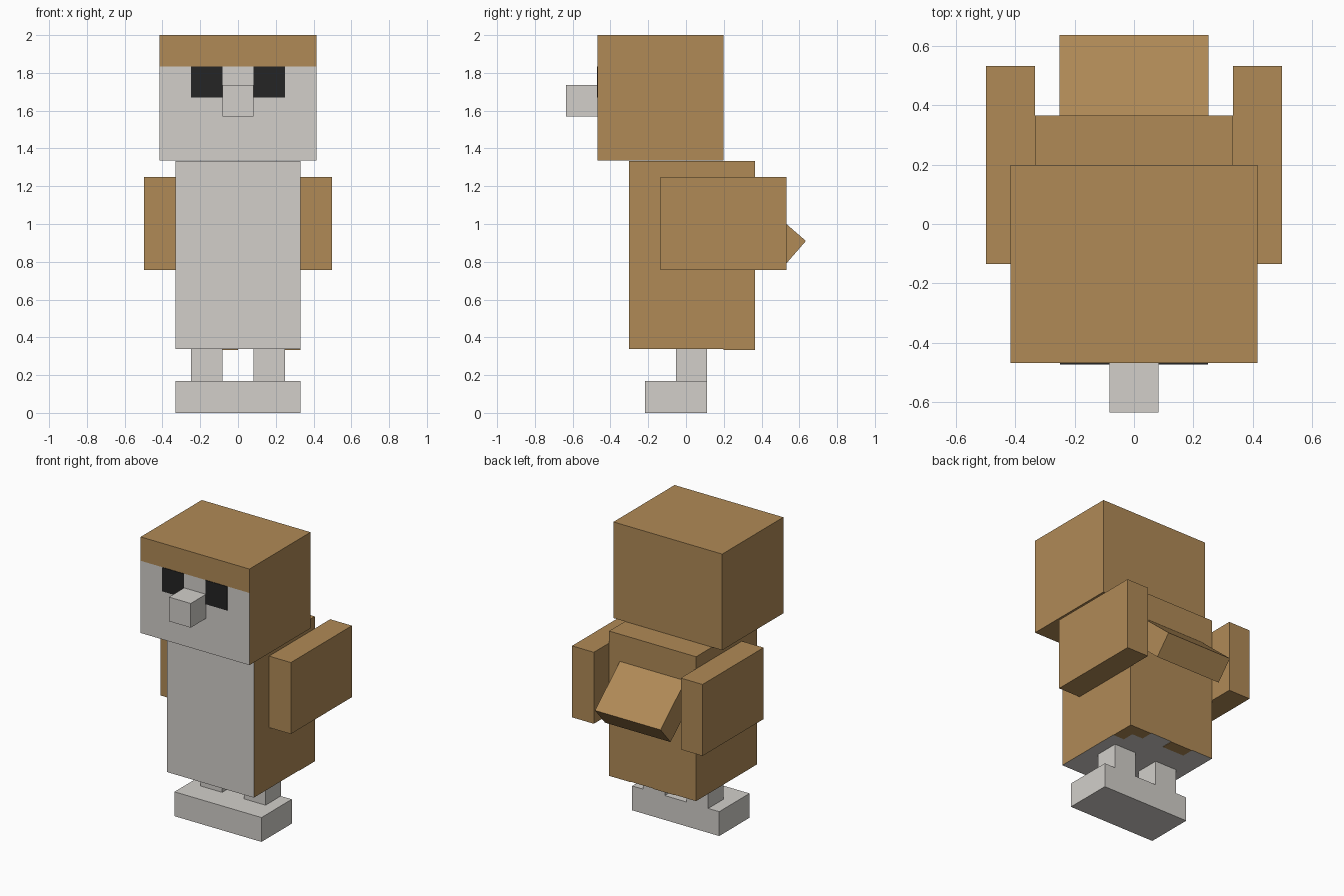
import bpy
import bmesh
from math import radians
from mathutils import Matrix, Vector

if "Cube" in bpy.data.objects:
    bpy.data.objects.remove(bpy.data.objects["Cube"], do_unlink=True)


def make_material(name, rgb):
    mat = bpy.data.materials.new(name)
    mat.use_nodes = True
    colour = (*rgb, 1)
    mat.diffuse_color = colour
    mat.node_tree.nodes["Principled BSDF"].inputs["Base Color"].default_value = colour
    return mat


brown = make_material("brown", (0.435, 0.255, 0.094))
grey = make_material("pale grey", (0.645, 0.624, 0.591))
black = make_material("black", (0.018, 0.018, 0.018))


def box(name, low, high, mats, tilt=0, cut_z=None, rule=None):
    """Box between two corners, tilted about x; rule picks the second material."""
    low, high = Vector(low), Vector(high)
    bm = bmesh.new()
    bmesh.ops.create_cube(bm, size=1, matrix=Matrix.Translation((low + high) / 2)
                          @ Matrix.Rotation(radians(tilt), 4, "X")
                          @ Matrix.Diagonal((*(high - low), 1)))
    if cut_z is not None:
        bmesh.ops.bisect_plane(bm, geom=bm.verts[:] + bm.edges[:] + bm.faces[:],
                               plane_co=(0, 0, cut_z), plane_no=(0, 0, 1))
    bm.normal_update()
    if rule:
        for face in bm.faces:
            face.material_index = int(rule(face))
    mesh = bpy.data.meshes.new(name)
    bm.to_mesh(mesh)
    bm.free()
    for mat in mats:
        mesh.materials.append(mat)
    obj = bpy.data.objects.new(name, mesh)
    bpy.context.collection.objects.link(obj)
    return obj


def pair(name, low, high, mats):
    """Left part on +x and its mirrored right partner."""
    box("left_" + name, low, high, mats)
    box("right_" + name, (-high[0], *low[1:]), (-low[0], *high[1:]), mats)


# Head with a pale face below a brown brow
BROW = 1.835
box("head", (-0.415, -0.468, 1.337), (0.415, 0.198, 2), [brown, grey], cut_z=BROW,
    rule=lambda f: f.normal.y < -0.5 and f.calc_center_median().z < BROW)
pair("eye", (0.083, -0.472, 1.67), (0.248, -0.466, BROW), [black])
box("beak", (-0.083, -0.634, 1.57), (0.083, -0.468, 1.737), [grey])

# Body with a pale chest and underside
box("body", (-0.332, -0.302, 0.337), (0.332, 0.364, 1.333), [brown, grey],
    rule=lambda f: f.normal.y < -0.5 or f.normal.z < -0.5)

# Brown feather patches under the rump
PIXEL = 0.083
for i, (x, row, width) in enumerate([(-2, 0, 2), (2, 0, 2), (3, 1, 1)]):
    back = 0.364 - row * PIXEL
    box(f"rump_patch_{i + 1}", (x * PIXEL, back - PIXEL, 0.334),
        ((x + width) * PIXEL, back, 0.339), [brown])

# Wings and sloping tail
pair("wing", (0.332, -0.135, 0.757), (0.498, 0.531, 1.25), [brown])
box("tail", (-0.25, 0.2115, 0.9015), (0.25, 0.6315, 1.0685), [brown], tilt=-41)

# Legs and joined feet
pair("leg", (0.083, -0.054, 0.168), (0.248, 0.112, 0.338), [grey])
box("feet", (-0.332, -0.218, 0), (0.332, 0.112, 0.168), [grey])
